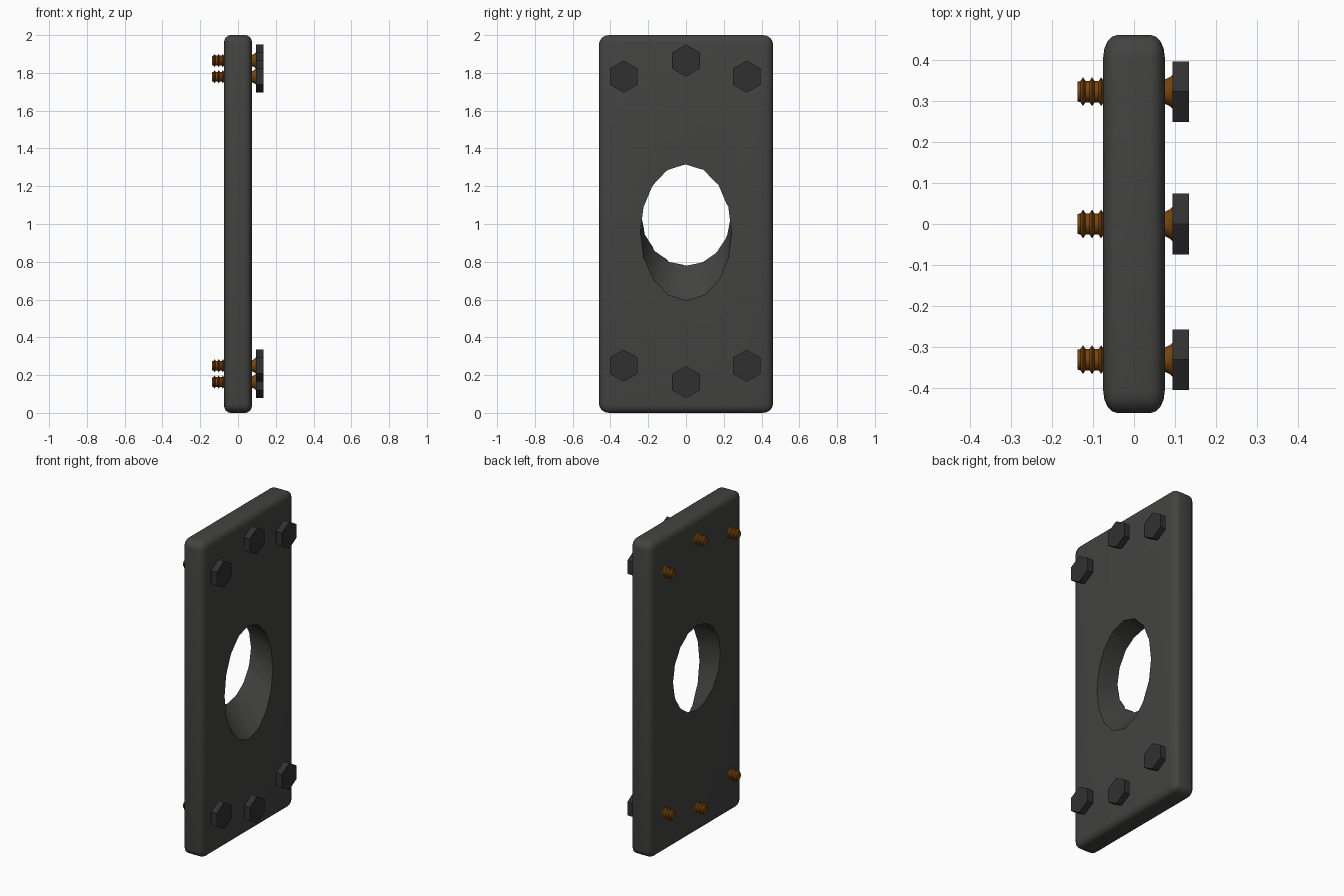
import bpy, bmesh
from math import sin, cos, pi, radians
from mathutils import Vector

if "Cube" in bpy.data.objects:
    bpy.data.objects.remove(bpy.data.objects["Cube"])


def material(name, rgb):
    m = bpy.data.materials.new(name)
    m.diffuse_color = (*rgb, 1)
    m.use_nodes = True
    m.node_tree.nodes["Principled BSDF"].inputs["Base Color"].default_value = m.diffuse_color
    return m


DARK = material("dark_metal", (0.055, 0.055, 0.052))
BLACK = material("head_metal", (0.03, 0.03, 0.03))
RUST = material("rusty_brown", (0.19, 0.06, 0.004))


def make_object(name, bm, mat, smooth=None):
    bmesh.ops.recalc_face_normals(bm, faces=bm.faces)
    me = bpy.data.meshes.new(name)
    bm.to_mesh(me)
    bm.free()
    ob = bpy.data.objects.new(name, me)
    bpy.context.collection.objects.link(ob)
    me.materials.append(mat)
    bpy.ops.object.select_all(action='DESELECT')
    bpy.context.view_layer.objects.active = ob
    ob.select_set(True)
    if smooth:
        bpy.ops.object.shade_smooth_by_angle(angle=radians(smooth))
    return ob


def loft_x(rings, n, phase=0.0):
    """Capped loft along x; each ring is (x, y centre, z centre, y radius, z radius)."""
    bm = bmesh.new()
    loops = []
    for x, cy, cz, ry, rz in rings:
        loops.append([bm.verts.new((x, cy + ry * sin(2 * pi * i / n + phase),
                                    cz + rz * cos(2 * pi * i / n + phase)))
                      for i in range(n)])
    for a, b in zip(loops, loops[1:]):
        for i in range(n):
            bm.faces.new((a[i], a[(i + 1) % n], b[(i + 1) % n], b[i]))
    bm.faces.new(loops[0])
    bm.faces.new(loops[-1])
    return bm


# Flared, sloping hole: round at the back, a taller oval at the front
def hole_ring(x):
    t = (x + 0.075) / 0.15
    return (x, 0, 1.047 - 0.092 * t, 0.237 + 0.005 * t, 0.268 + 0.092 * t)


cutter = make_object("hole_cutter", loft_x([hole_ring(-0.12), hole_ring(0.12)], 16), DARK)
cutter.hide_render = True

# Plate: box with rounded edges
radii = Vector((0.035, 0.055, 0.045))
bm = bmesh.new()
bmesh.ops.create_cube(bm, size=1)
bmesh.ops.scale(bm, vec=(0.15 / radii.x, 0.92 / radii.y, 2 / radii.z), verts=bm.verts)
bmesh.ops.bevel(bm, geom=bm.edges[:], offset=1, offset_type='OFFSET', segments=4,
                profile=0.5, affect='EDGES')
bmesh.ops.scale(bm, vec=radii, verts=bm.verts)
bmesh.ops.translate(bm, vec=(0, 0, 1), verts=bm.verts)
plate = make_object("plate", bm, DARK)
mod = plate.modifiers.new("hole", 'BOOLEAN')
mod.operation = 'DIFFERENCE'
mod.solver = 'EXACT'
mod.object = cutter
bpy.ops.object.modifier_apply(modifier=mod.name)
bpy.ops.object.shade_smooth_by_angle(angle=radians(35))
bpy.data.objects.remove(cutter)

# Bolt shank profile (x, radius): flared neck, plain body, threads, tip
profile = [(0.095, 0.043), (0.088, 0.036), (0.078, 0.031), (0.06, 0.026), (-0.069, 0.026)]
for k in range(3):
    peak = -0.08 - 0.022 * k
    profile += [(peak + 0.006, 0.026), (peak, 0.035), (peak - 0.006, 0.026)]
profile += [(-0.138, 0.024)]

# Six bolts: three along the top, three along the bottom
for row, z_mid, z_side in (("top", 1.865, 1.78), ("bottom", 0.163, 0.25)):
    for col, y, z in (("left", -0.33, z_side), ("middle", 0, z_mid), ("right", 0.322, z_side)):
        tag = f"{row}_{col}"
        make_object(f"bolt_shank_{tag}",
                    loft_x([(x, y, z, r, r) for x, r in profile], 16), RUST, 30)
        make_object(f"bolt_head_{tag}",
                    loft_x([(x, y, z, 0.085, 0.085) for x in (0.094, 0.134)], 6), BLACK)
